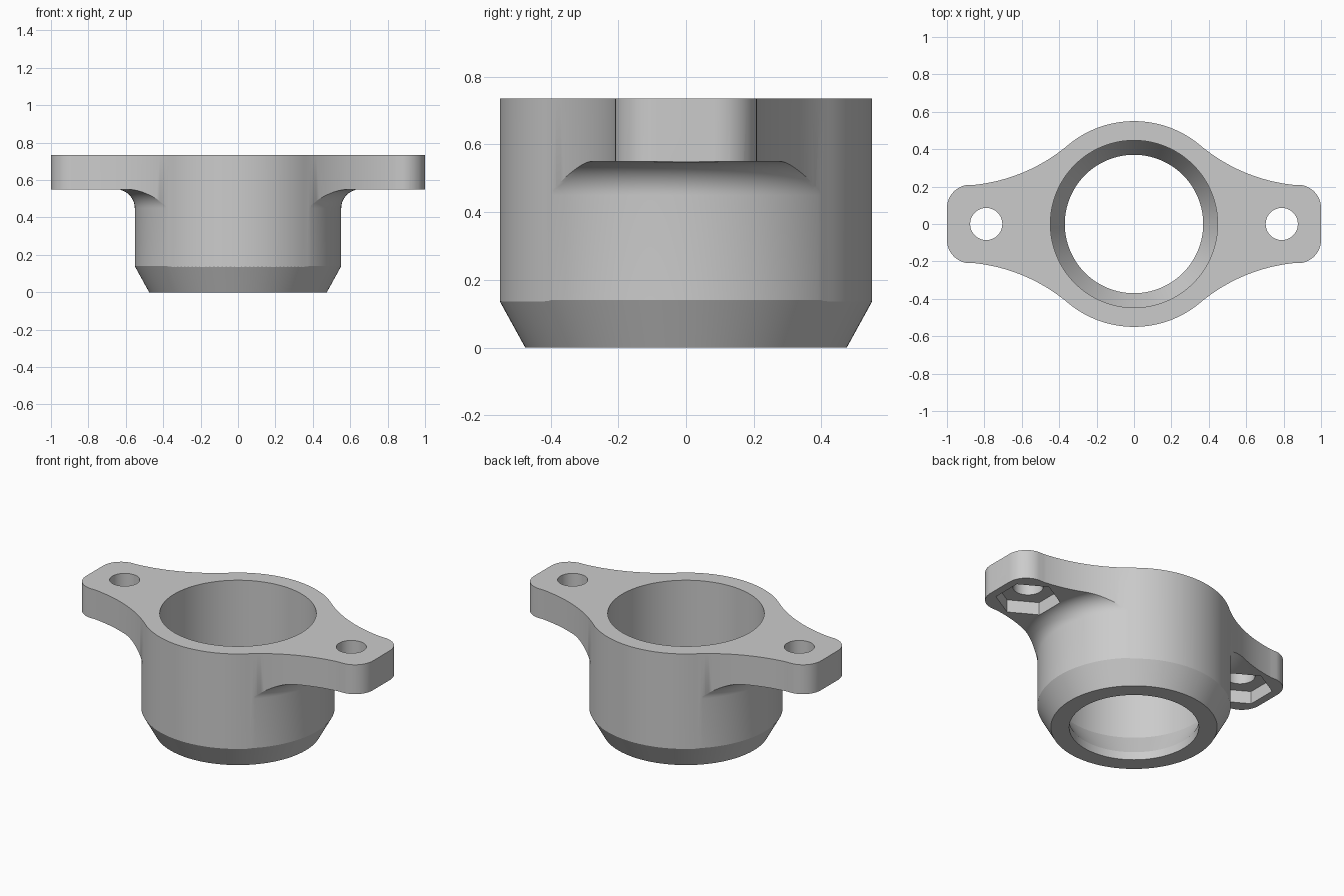
import bpy, bmesh
from math import pi, cos, sin, radians, atan2, hypot

if "Cube" in bpy.data.objects:
    bpy.data.objects.remove(bpy.data.objects["Cube"], do_unlink=True)

SEG = 144
TOP = 0.735          # top of the flange
FLANGE = 0.55        # underside of the flange
HOLE_X = 0.79        # bolt hole offset

gray = bpy.data.materials.new("plain gray")
gray.use_nodes = True
color = (0.6, 0.6, 0.6, 1)
gray.diffuse_color = color
gray.node_tree.nodes["Principled BSDF"].inputs["Base Color"].default_value = color


def finish(name, bm):
    bmesh.ops.recalc_face_normals(bm, faces=bm.faces)
    mesh = bpy.data.meshes.new(name)
    bm.to_mesh(mesh)
    bm.free()
    mesh.materials.append(gray)
    obj = bpy.data.objects.new(name, mesh)
    bpy.context.collection.objects.link(obj)
    return obj


def prism(name, points, z0, z1):
    """Extrude a flat outline between two heights."""
    bm = bmesh.new()
    face = bm.faces.new([bm.verts.new((x, y, z0)) for x, y in points])
    top = bmesh.ops.extrude_face_region(bm, geom=[face])["geom"]
    verts = [v for v in top if isinstance(v, bmesh.types.BMVert)]
    bmesh.ops.translate(bm, verts=verts, vec=(0, 0, z1 - z0))
    return finish(name, bm)


def lathe(name, profile):
    """Closed solid of revolution from (radius, z) points, capped at both ends."""
    bm = bmesh.new()
    rings = [[bm.verts.new((r * cos(2 * pi * i / SEG), r * sin(2 * pi * i / SEG), z))
              for i in range(SEG)] for r, z in profile]
    for a, b in zip(rings, rings[1:]):
        for i in range(SEG):
            j = (i + 1) % SEG
            bm.faces.new((a[i], a[j], b[j], b[i]))
    bm.faces.new(rings[0])
    bm.faces.new(rings[-1])
    return finish(name, bm)


def arc(cx, cy, r, start, end, n):
    return [(cx + r * cos(start + (end - start) * i / n),
             cy + r * sin(start + (end - start) * i / n)) for i in range(n + 1)]


def combine(target, tool, operation):
    mod = target.modifiers.new(operation.lower(), 'BOOLEAN')
    mod.operation = operation
    mod.solver = 'EXACT'
    mod.object = tool
    bpy.ops.object.select_all(action='DESELECT')
    bpy.context.view_layer.objects.active = target
    target.select_set(True)
    bpy.ops.object.modifier_apply(modifier=mod.name)
    bpy.data.objects.remove(tool, do_unlink=True)


# Flange outline: rounded ear corner, concave sweep, round body
R, join = 0.928, radians(50)
cx, cy = (0.55 + R) * cos(join), (0.55 + R) * sin(join)
corner = arc(0.875, 0.085, 0.125, 0, radians(86), 12)
ear_end = atan2(0.21 - cy, 0.87 - cx)
sweep = arc(cx, cy, R, ear_end, join - pi, 28)
body = arc(0, 0, 0.55, join, pi / 2, 18)
quarter = corner + sweep[1:] + body[1:]
half = quarter + [(-x, y) for x, y in reversed(quarter[:-1])]
outline = half + [(x, -y) for x, y in reversed(half)]

# Flanged housing: the outline cut to the turned barrel, chamfer and fillet
housing = prism("flanged_housing", outline, -0.1, TOP)
fillet = arc(0.652, FLANGE - 0.1, 0.1, pi, pi / 2, 12)
turned = lathe("turned_form", [(0.475, 0), (0.552, 0.14)] + fillet
               + [(1.3, FLANGE), (1.3, 0.9)])
combine(housing, turned, 'INTERSECT')

# Stepped bore with a tapered seat
bore = lathe("bore_cutter", [(0.37, -0.1), (0.37, 0.05), (0.447, 0.19), (0.447, 0.9)])
combine(housing, bore, 'DIFFERENCE')

# Bolt holes with hexagonal nut pockets underneath
for side in (-1, 1):
    x = side * HOLE_X
    hole = prism("bolt_hole_cutter", arc(x, 0, 0.086, 0, 2 * pi, 48)[:-1], 0.4, 0.9)
    combine(housing, hole, 'DIFFERENCE')
    pocket = prism("nut_pocket_cutter",
                   arc(x, 0, 0.186, pi / 6, 13 * pi / 6, 6)[:-1], 0.4, FLANGE + 0.08)
    combine(housing, pocket, 'DIFFERENCE')

bpy.ops.object.select_all(action='DESELECT')
housing.select_set(True)
bpy.context.view_layer.objects.active = housing
bpy.ops.object.shade_smooth_by_angle(angle=radians(25))
